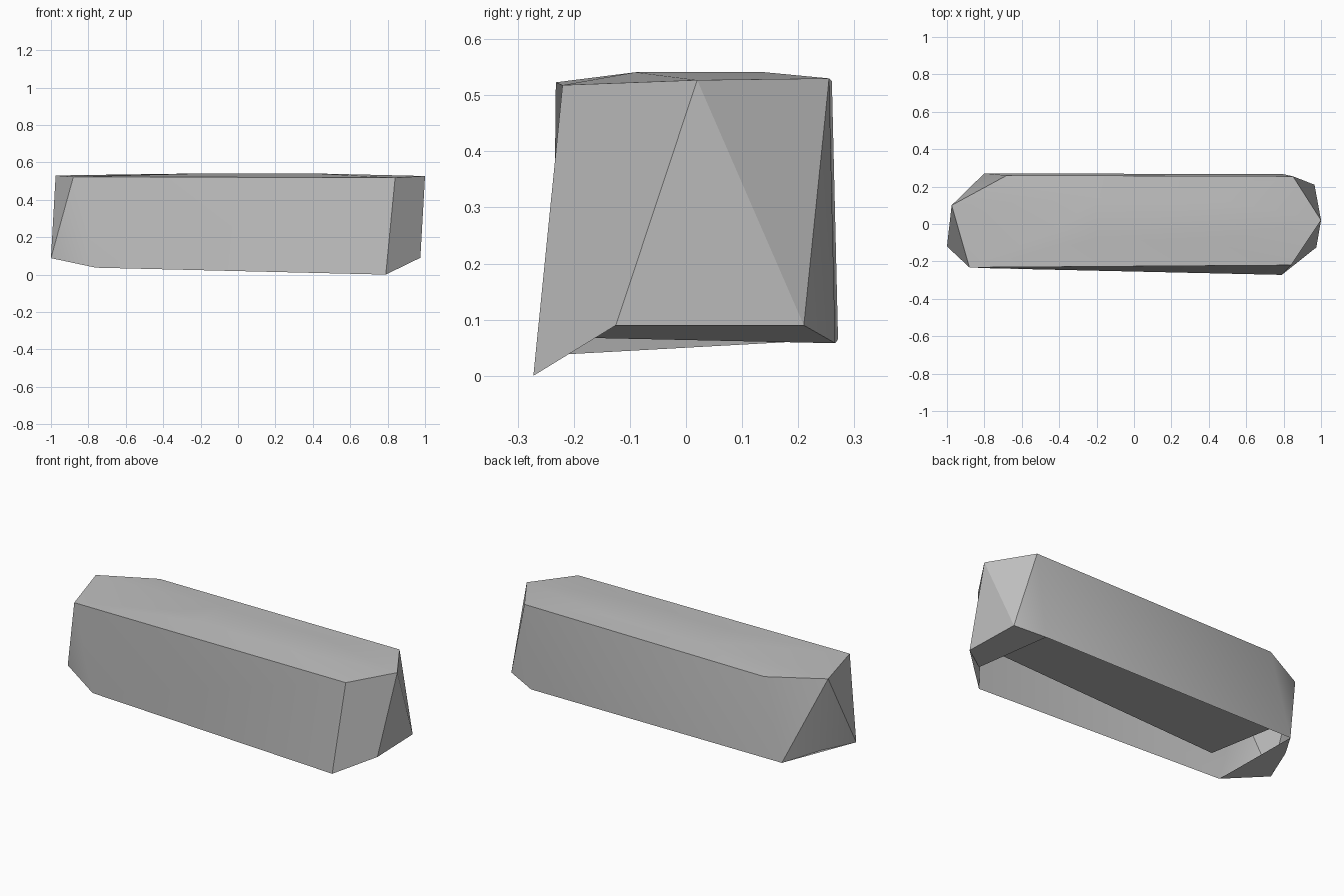
import bpy
import bmesh
import math

cube = bpy.data.objects.get("Cube")
if cube:
    bpy.data.objects.remove(cube, do_unlink=True)

grey = bpy.data.materials.new("stone grey")
grey.use_nodes = True
colour = (0.53, 0.53, 0.53, 1)
grey.diffuse_color = colour
grey.node_tree.nodes["Principled BSDF"].inputs["Base Color"].default_value = colour


def make_part(name, faces):
    """Build one part from faces given as corner points."""
    bm = bmesh.new()
    corners = {}
    for face in faces:
        for point in face:
            if point not in corners:
                corners[point] = bm.verts.new(point)
        bm.faces.new([corners[point] for point in face])
    mesh = bpy.data.meshes.new(name)
    bm.to_mesh(mesh)
    bm.free()
    mesh.materials.append(grey)
    part = bpy.data.objects.new(name, mesh)
    bpy.context.collection.objects.link(part)
    bpy.ops.object.select_all(action="DESELECT")
    part.select_set(True)
    bpy.context.view_layer.objects.active = part
    bpy.ops.object.shade_smooth_by_angle(angle=math.radians(30))


# Corners of the top edge
top_front_right = (-0.88, -0.232, 0.523)
top_front_left = (0.84, -0.22, 0.518)
top_left_tip = (1.0, 0.02, 0.527)
top_back_left = (0.85, 0.255, 0.53)
top_back_right = (-0.68, 0.26, 0.525)
top_right_tip = (-0.975, 0.1, 0.53)

# Corners of the bottom rim
rim_front_right = (-0.76, -0.237, 0.037)
rim_front_left = (0.79, -0.272, 0)
rim_left_front = (0.975, -0.125, 0.09)
rim_left_back = (0.965, 0.21, 0.09)
rim_back_left = (0.8, 0.266, 0.058)
rim_back_right = (-0.8, 0.271, 0.065)
rim_right_notch = (-0.92, 0.09, 0.1)
rim_right_tip = (-1, -0.12, 0.088)

# Chipped side walls, a thin shell
make_part("side_walls", [
    (rim_front_right, rim_front_left, top_front_left, top_front_right),
    (rim_front_left, rim_left_front, top_left_tip, top_front_left),
    (rim_left_front, rim_left_back, top_left_tip),
    (rim_left_back, top_back_left, top_left_tip),
    (rim_left_back, rim_back_left, top_back_left),
    (rim_back_left, rim_back_right, top_back_right, top_back_left),
    (rim_back_right, top_right_tip, top_back_right),
    (rim_back_right, rim_right_notch, top_right_tip),
    (rim_right_notch, rim_right_tip, top_right_tip),
    (rim_right_tip, top_front_right, top_right_tip),
    (rim_right_tip, rim_front_right, top_front_right),
])

# Gently raised top with a shallow dent
rise_front_right = (-0.2, -0.08, 0.541)
rise_front_left = (0.4, -0.09, 0.541)
rise_back_left = (0.4, 0.14, 0.541)
rise_back_right = (-0.2, 0.14, 0.541)
dent = (-0.4, -0.02, 0.525)
make_part("top_surface", [
    (top_front_right, top_front_left, rise_front_left, rise_front_right),
    (top_front_left, top_left_tip, rise_front_left),
    (top_left_tip, rise_back_left, rise_front_left),
    (top_left_tip, top_back_left, rise_back_left),
    (top_back_left, top_back_right, rise_back_right, rise_back_left),
    (top_back_right, top_right_tip, rise_back_right),
    (top_right_tip, dent, rise_back_right),
    (top_right_tip, top_front_right, dent),
    (top_front_right, rise_front_right, dent),
    (dent, rise_front_right, rise_back_right),
    (rise_front_right, rise_front_left, rise_back_left, rise_back_right),
])

# Underside lips at both ends
lip_front_left = (0.854, -0.195, 0.068)
make_part("left_lip", [
    (rim_left_front, lip_front_left, rim_back_left, rim_left_back),
])
make_part("right_lip", [
    (rim_back_right, rim_front_right, rim_right_tip, rim_right_notch),
])

# Recessed plate inside the open underside
plate_front_left = (0.78, -0.18, 0.182)
plate_back_left = (0.78, 0.25, 0.15)
plate_back_right = (-0.72, 0.25, 0.11)
plate_front_right = (-0.683, -0.205, 0.144)
make_part("inner_plate", [
    (plate_front_right, plate_back_right, plate_back_left, plate_front_left),
])
